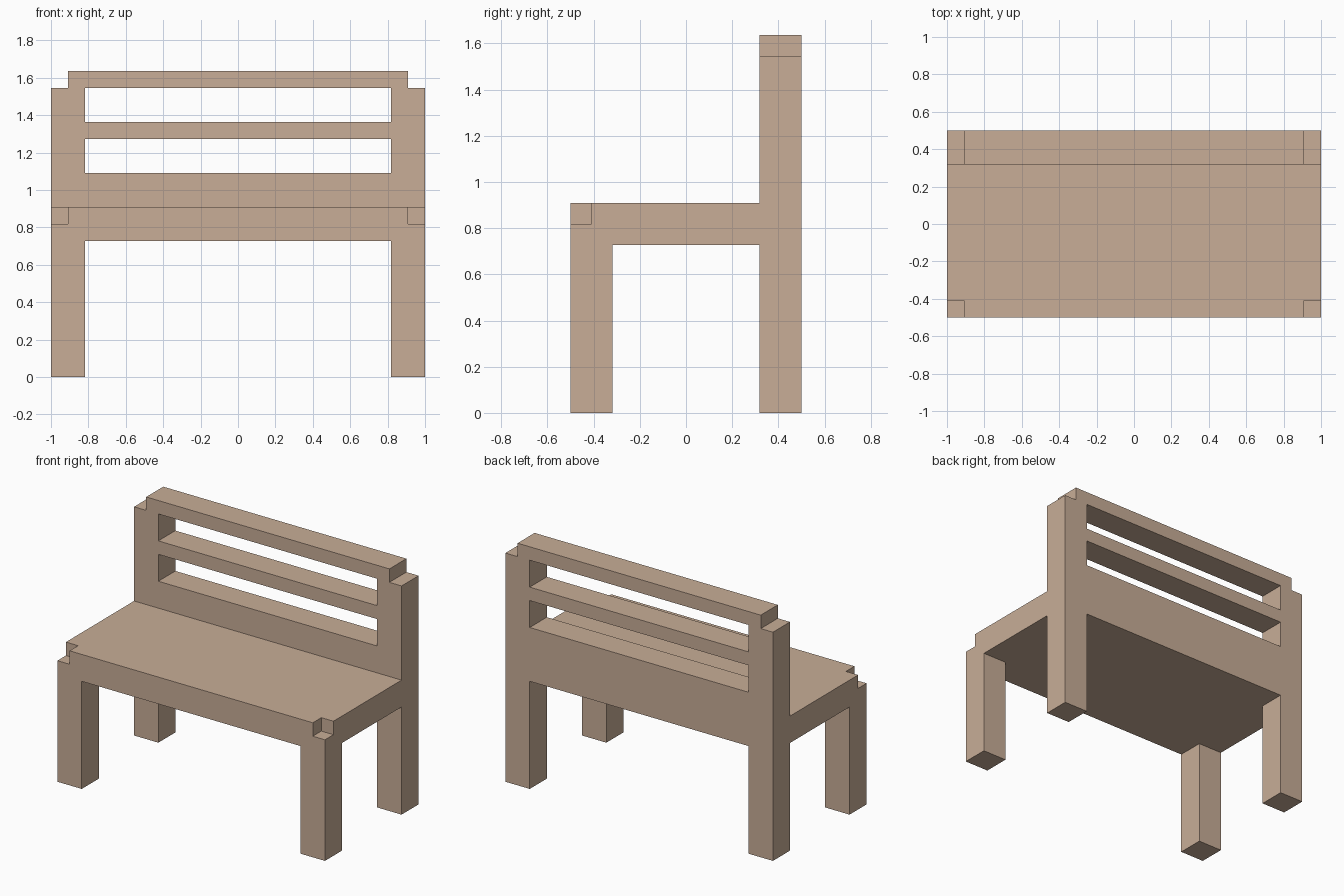
import bpy
import bmesh
from mathutils import Matrix, Vector

if "Cube" in bpy.data.objects:
    bpy.data.objects.remove(bpy.data.objects["Cube"])

U = 1 / 11  # grid unit: the bench is 22 x 11 x 18 units

wood = bpy.data.materials.new("light wood")
wood.diffuse_color = (0.58, 0.42, 0.31, 1)
wood.use_nodes = True
wood.node_tree.nodes["Principled BSDF"].inputs["Base Color"].default_value = wood.diffuse_color


def box(name, x, y, z):
    """Box from (min, max) ranges given in grid units."""
    lo, hi = (Vector(c) * U for c in zip(x, y, z))
    bm = bmesh.new()
    bmesh.ops.create_cube(bm, size=1, matrix=Matrix.Translation((lo + hi) / 2)
                          @ Matrix.Diagonal((*(hi - lo), 1)))
    mesh = bpy.data.meshes.new(name)
    bm.to_mesh(mesh)
    bm.free()
    mesh.materials.append(wood)
    obj = bpy.data.objects.new(name, mesh)
    bpy.context.collection.objects.link(obj)
    return obj


# Solid block that the one-piece bench is carved from
bench = box("bench", (-11, 11), (-5.5, 5.5), (0, 18))

cutters = [
    box("space_above_seat", (-12, 12), (-7, 3.5), (10, 19)),
    box("space_between_front_and_back_legs", (-12, 12), (-3.5, 3.5), (-1, 8)),
    box("space_between_side_legs", (-9, 9), (-7, 7), (-1, 8)),
]
# Openings between the backrest slats
for z in (12, 15):
    cutters.append(box("backrest_gap", (-9, 9), (2, 7), (z, z + 2)))
# Notches at the top of the backrest and the front seat corners
for x in ((-12, -10), (10, 12)):
    cutters.append(box("top_notch", x, (2, 7), (17, 19)))
    cutters.append(box("seat_corner_notch", x, (-7, -4.5), (9, 11)))

for cutter in cutters:
    mod = bench.modifiers.new(cutter.name, 'BOOLEAN')
    mod.operation = 'DIFFERENCE'
    mod.solver = 'EXACT'
    mod.object = cutter

# Bake the carving and remove the cutters
deps = bpy.context.evaluated_depsgraph_get()
carved = bpy.data.meshes.new_from_object(bench.evaluated_get(deps))
bench.modifiers.clear()
bench.data = carved
for cutter in cutters:
    bpy.data.objects.remove(cutter)
carved.materials.clear()
carved.materials.append(wood)
for face in carved.polygons:
    face.material_index = 0
    face.use_smooth = False
